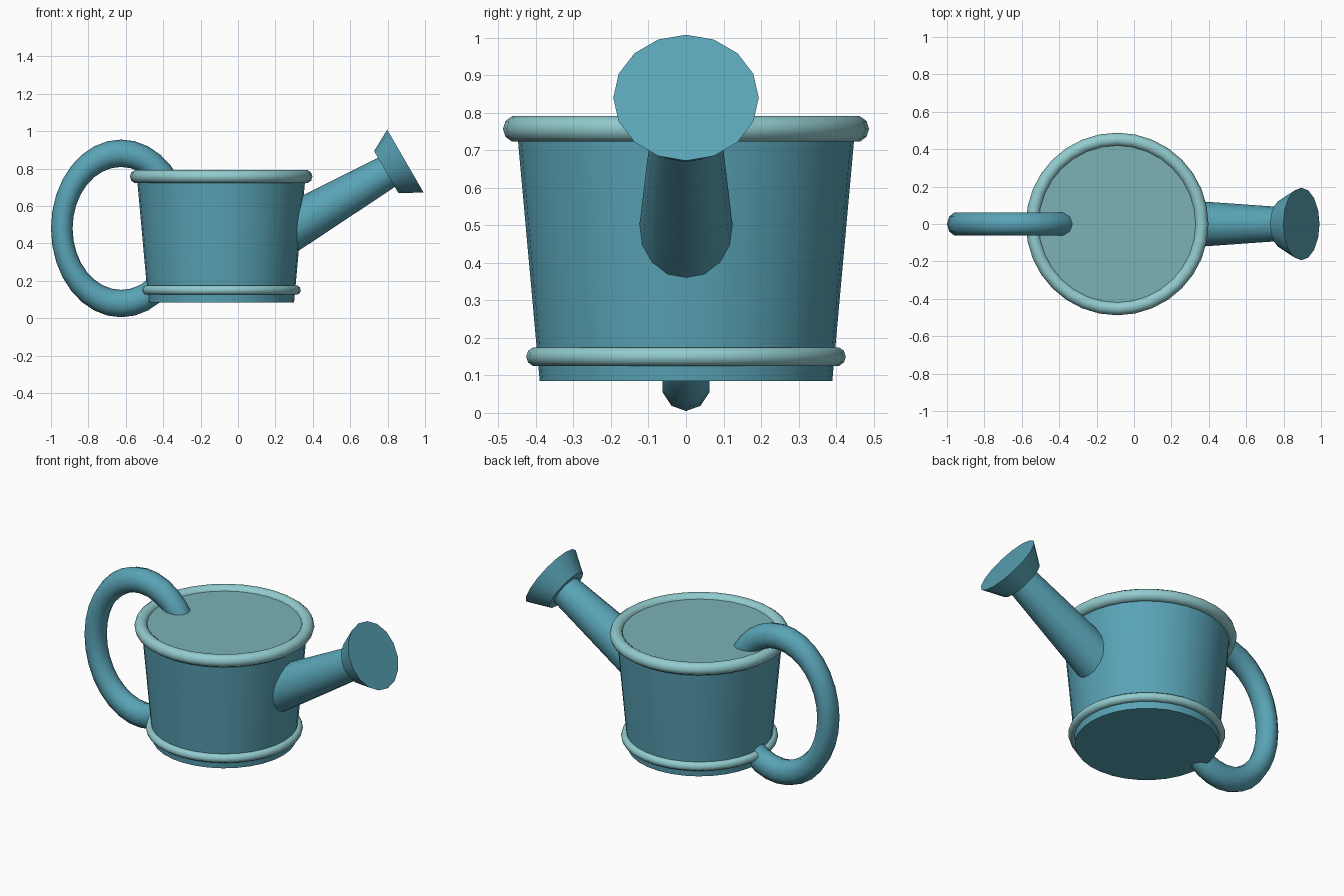
import bpy, math
from mathutils import Vector

if "Cube" in bpy.data.objects:
    bpy.data.objects.remove(bpy.data.objects["Cube"])

CX = -0.09  # body axis


def material(name, rgb):
    m = bpy.data.materials.new(name)
    m.diffuse_color = (*rgb, 1)
    m.use_nodes = True
    m.node_tree.nodes["Principled BSDF"].inputs["Base Color"].default_value = m.diffuse_color
    return m


TEAL = material("teal", (0.10, 0.37, 0.47))
PALE = material("pale_teal", (0.29, 0.60, 0.62))
WATER = material("water", (0.20, 0.45, 0.47))


def finish(name, mat):
    o = bpy.context.object
    o.name = name
    o.data.materials.append(mat)
    bpy.ops.object.transform_apply(location=False, rotation=True, scale=True)
    bpy.ops.object.shade_smooth_by_angle(angle=math.radians(50))
    return o


def taper(name, a, b, ra, rb, sides, mat):
    """Capped cone section running from point a to point b."""
    a, b = Vector(a), Vector(b)
    d = b - a
    bpy.ops.mesh.primitive_cone_add(
        vertices=sides, radius1=ra, radius2=rb, depth=d.length,
        location=(a + b) / 2, rotation=(0, math.atan2(d.x, d.z), 0))
    return finish(name, mat)


def ring(name, z, major, minor):
    bpy.ops.mesh.primitive_torus_add(
        major_segments=32, minor_segments=10, major_radius=major,
        minor_radius=minor, location=(CX, 0, z))
    return finish(name, PALE)


# Tapered bucket and the surface filling its top
taper("body", (CX, 0, 0.085), (CX, 0, 0.76), 0.39, 0.451, 32, TEAL)
taper("water_surface", (CX, 0, 0.75), (CX, 0, 0.768), 0.43, 0.43, 32, WATER)

# Rolled rim and base band
ring("top_rim", 0.757, 0.452, 0.036)
ring("base_band", 0.15, 0.40, 0.026)

# Spout and flared sprinkler head share one 30 degree axis
taper("spout", (0.20, 0, 0.436), (0.81, 0, 0.789), 0.132, 0.089, 16, TEAL)
taper("sprinkler_head", (0.793, 0, 0.781), (0.895, 0, 0.84), 0.13, 0.194, 16, TEAL)

# Oval loop handle, its inner side buried in the body
bpy.ops.mesh.primitive_torus_add(
    major_segments=32, minor_segments=10, major_radius=0.362,
    minor_radius=0.066, location=(-0.625, 0, 0.48),
    rotation=(math.pi / 2, 0, 0))
bpy.context.object.scale = (0.876, 1.11, 1)
finish("handle", TEAL)
